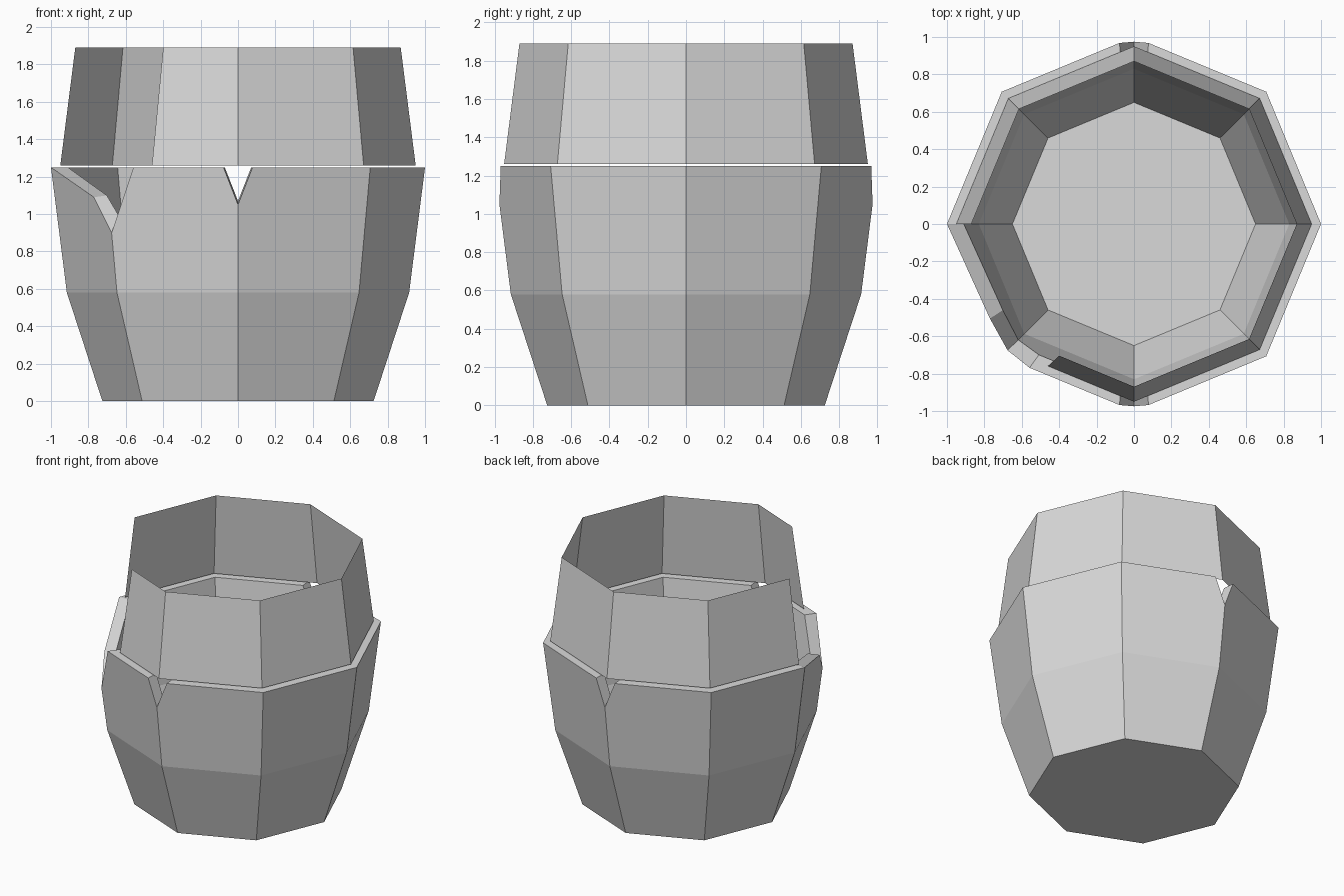
import bpy, bmesh, math
from mathutils import Vector

if "Cube" in bpy.data.objects:
    bpy.data.objects.remove(bpy.data.objects["Cube"], do_unlink=True)

SIDES = 8
RIM = 1.25

grey = bpy.data.materials.new("plain_grey")
grey.use_nodes = True
grey.diffuse_color = (0.7, 0.7, 0.7, 1)
grey.node_tree.nodes["Principled BSDF"].inputs["Base Color"].default_value = (0.7, 0.7, 0.7, 1)


def around(u, radius, z):
    """Point on the octagon; u counts corners anticlockwise from +x."""
    def corner(i):
        a = i * math.tau / SIDES
        return Vector((radius * math.cos(a), radius * math.sin(a), z))
    i = math.floor(u)
    return corner(i).lerp(corner(i + 1), u - i)


def radius_at(profile, z):
    """Radius of a straight-sided profile at height z."""
    for (r0, z0), (r1, z1) in zip(profile, profile[1:]):
        if z <= z1:
            return r0 + (r1 - r0) * (z - z0) / (z1 - z0)
    return profile[-1][0]


def finish(name, bm):
    mesh = bpy.data.meshes.new(name)
    bm.to_mesh(mesh)
    bm.free()
    mesh.materials.append(grey)
    obj = bpy.data.objects.new(name, mesh)
    bpy.context.collection.objects.link(obj)
    return obj


# Barrel body: each column is (position, outer rim height, inner rim lift)
outer = [(0.725, 0), (0.915, 0.58), (1.0, RIM)]
inner = [(0.65, 0.08), (0.83, 0.58), (0.91, RIM)]
columns = [(u, RIM, 0) for u in (0, 1, 3, 4, 7)]
for u in (2, 6):  # small V notches at back and front
    columns += [(u - 0.11, RIM, 0), (u, 1.05, 0.02), (u + 0.11, RIM, 0)]
columns += [(4.73, 1.09, 0.01), (5, 0.9, 0.06), (5.21, RIM, 0)]  # large broken chip
columns.sort()

bm = bmesh.new()
rows = []
for u, top, lift in columns:
    path = [around(u, *p) for p in outer[:2]]
    path.append(around(u, radius_at(outer, top), top))
    path.append(around(u, radius_at(inner, top + lift), top + lift))
    path += [around(u, *p) for p in reversed(inner[:2])]
    rows.append([bm.verts.new(p) for p in path])
for a, b in zip(rows, rows[1:] + rows[:1]):
    for k in range(len(a) - 1):
        bm.faces.new((a[k], b[k], b[k + 1], a[k + 1]))
bm.faces.new([r[0] for r in reversed(rows)])  # underside
bm.faces.new([r[-1] for r in rows])           # inside floor
finish("barrel_body", bm)

# Upper band: open sheet with a missing section above the chip
bm = bmesh.new()
lower = [around(u, 0.95, 1.26) for u in (5.315, *range(6, 13))]
upper = [around(u, 0.87, 1.89) for u in (5.35, *range(6, 13))]
pairs = [(bm.verts.new(p), bm.verts.new(q)) for p, q in zip(lower, upper)]
for (a, b), (c, d) in zip(pairs, pairs[1:]):
    bm.faces.new((a, c, d, b))
finish("upper_band", bm)
